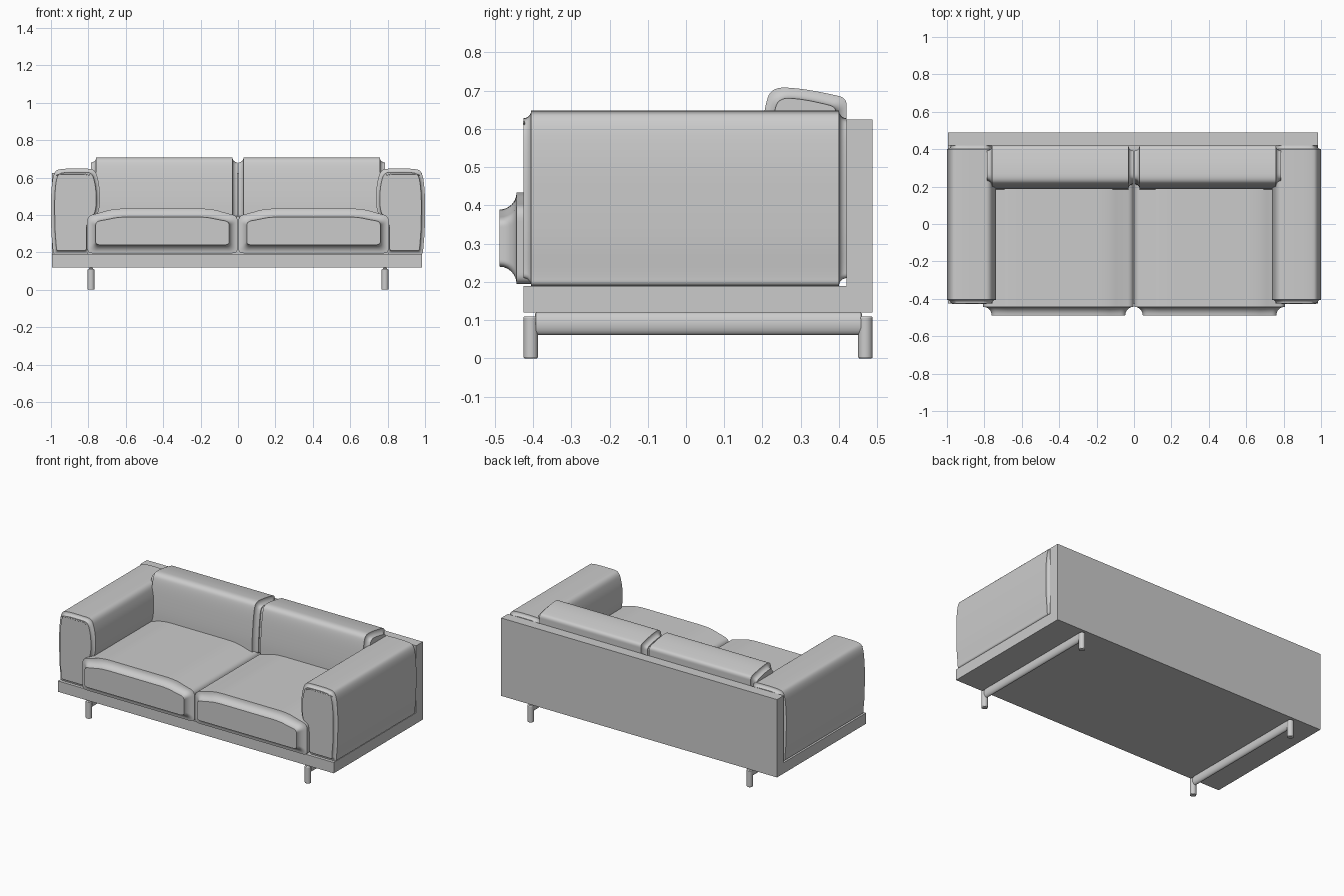
import bpy, bmesh, math
from mathutils import Vector

cube = bpy.data.objects.get("Cube")
if cube:
    bpy.data.objects.remove(cube, do_unlink=True)


def finish(bm, name, smooth=True):
    bmesh.ops.recalc_face_normals(bm, faces=bm.faces[:])
    mesh = bpy.data.meshes.new(name)
    bm.to_mesh(mesh)
    bm.free()
    obj = bpy.data.objects.new(name, mesh)
    bpy.context.collection.objects.link(obj)
    if smooth:
        bpy.ops.object.select_all(action='DESELECT')
        obj.select_set(True)
        bpy.context.view_layer.objects.active = obj
        bpy.ops.object.shade_smooth_by_angle(angle=math.radians(35))
    return obj


def soften(points, rounds=3):
    """Round a closed polygon by cutting its corners repeatedly."""
    pts = [Vector(p) for p in points]
    for _ in range(rounds):
        cut = []
        for a, b in zip(pts, pts[1:] + pts[:1]):
            cut += [a.lerp(b, 0.25), a.lerp(b, 0.75)]
        pts = cut
    return pts


def extrude_profile(name, profile, start, end, axis, radius=0.0, steps=6):
    """Sweep a (side, z) profile along x or y, rounding both ends by radius."""
    pts = [Vector(p) for p in profile]
    lo = Vector((min(p.x for p in pts), min(p.y for p in pts)))
    hi = Vector((max(p.x for p in pts), max(p.y for p in pts)))
    mid, half = (lo + hi) / 2, (hi - lo) / 2

    # Ring stations: distance along the sweep and inset of the outline
    stations = [(start, 0), (end, 0)]
    if radius:
        arc = [math.pi / 2 * i / steps for i in range(steps + 1)]
        ends = [(radius * (1 - math.sin(a)), radius * (1 - math.cos(a)))
                for a in reversed(arc)]
        ends = ends[::-1]
        ends = [(d, i) for d, i in ends]
        inset = [(radius - d, radius - i) for d, i in ends]
        stations = [(start + d, i) for d, i in inset]
        stations += [(end - d, i) for d, i in reversed(inset)]

    bm = bmesh.new()
    rings = []
    for along, inset in stations:
        ring = []
        for p in pts:
            u = mid.x + (p.x - mid.x) * (1 - inset / half.x)
            z = mid.y + (p.y - mid.y) * (1 - inset / half.y)
            co = (along, u, z) if axis == 'x' else (u, along, z)
            ring.append(bm.verts.new(co))
        rings.append(ring)
    n = len(pts)
    for a, b in zip(rings, rings[1:]):
        for i in range(n):
            j = (i + 1) % n
            bm.faces.new((a[i], a[j], b[j], b[i]))
    bm.faces.new(rings[0])
    bm.faces.new(rings[-1])
    return finish(bm, name, smooth=radius > 0)


def cylinder(name, x, y, bottom, top, radius):
    bpy.ops.mesh.primitive_cylinder_add(
        vertices=24, radius=radius, depth=top - bottom,
        location=(x, y, (bottom + top) / 2))
    obj = bpy.context.object
    obj.name = name
    bevel = obj.modifiers.new("soft_rim", 'BEVEL')
    bevel.width, bevel.segments = 0.004, 2
    bevel.limit_method = 'ANGLE'
    bpy.ops.object.shade_smooth_by_angle(angle=math.radians(35))


# Base platform and tall back panel in one L-shaped profile
frame = [(-0.425, 0.12), (0.488, 0.12), (0.488, 0.625),
         (0.42, 0.625), (0.42, 0.19), (-0.425, 0.19)]
extrude_profile("base_and_back_panel", frame, -0.995, 0.985, 'x')

# Padded arm outline, overhanging the seat on its inner side
arm = [(0.80, 0.19), (0.83, 0.19), (0.96, 0.19), (0.99, 0.19), (0.99, 0.22),
       (0.998, 0.30), (1.0, 0.40), (1.0, 0.52), (0.986, 0.635), (0.94, 0.648),
       (0.82, 0.648), (0.765, 0.645), (0.745, 0.58), (0.738, 0.52),
       (0.738, 0.45), (0.752, 0.395), (0.80, 0.375), (0.80, 0.22)]

# Seat outline about its own centre line, crowned on top
seat_half = [(0.34, 0.195), (0.402, 0.195), (0.402, 0.25), (0.402, 0.33),
             (0.402, 0.395), (0.34, 0.41), (0.26, 0.434), (0.12, 0.434)]
seat = seat_half + [(-u, z) for u, z in reversed(seat_half)]

# Back cushion outline seen from the side
cushion = [(0.185, 0.36), (0.23, 0.36), (0.39, 0.36), (0.42, 0.36),
           (0.42, 0.40), (0.42, 0.64), (0.42, 0.68), (0.385, 0.69),
           (0.30, 0.706), (0.225, 0.71), (0.205, 0.66), (0.188, 0.50),
           (0.185, 0.40)]

for side, s in (("left", 1), ("right", -1)):
    extrude_profile(side + "_arm", soften([(s * x, z) for x, z in arm]),
                    -0.425, 0.42, 'y', 0.02)

    seat_pts = [(u + s * 0.404, z) for u, z in seat]
    extrude_profile(side + "_seat_cushion", soften(seat_pts),
                    -0.488, 0.40, 'y', 0.045)

    x0, x1 = sorted((s * 0.002, s * 0.786))
    extrude_profile(side + "_back_cushion", soften(cushion), x0, x1, 'x', 0.028)

    # Stitched seam across the front of the arm
    curve = bpy.data.curves.new(side + "_arm_seam", 'CURVE')
    curve.dimensions = '3D'
    curve.bevel_depth = 0.0025
    spline = curve.splines.new('POLY')
    seam = [(0.972, 0.612), (0.95, 0.619), (0.82, 0.619), (0.79, 0.612)]
    spline.points.add(len(seam) - 1)
    for point, (x, z) in zip(spline.points, seam):
        point.co = (s * x, -0.424, z, 1)
    bpy.context.collection.objects.link(
        bpy.data.objects.new(side + "_arm_seam", curve))

    # Sled foot: two round legs joined by a rounded rail
    leg_x = s * 0.786
    cylinder(side + "_front_leg", leg_x, -0.406, 0, 0.11, 0.019)
    cylinder(side + "_back_leg", leg_x, 0.469, 0, 0.11, 0.019)
    rail = [(leg_x + 0.016 * math.cos(a), 0.091 + 0.03 * math.sin(a))
            for a in (math.tau * i / 20 for i in range(20))]
    extrude_profile(side + "_rail", rail, -0.395, 0.46, 'y', 0.003)
